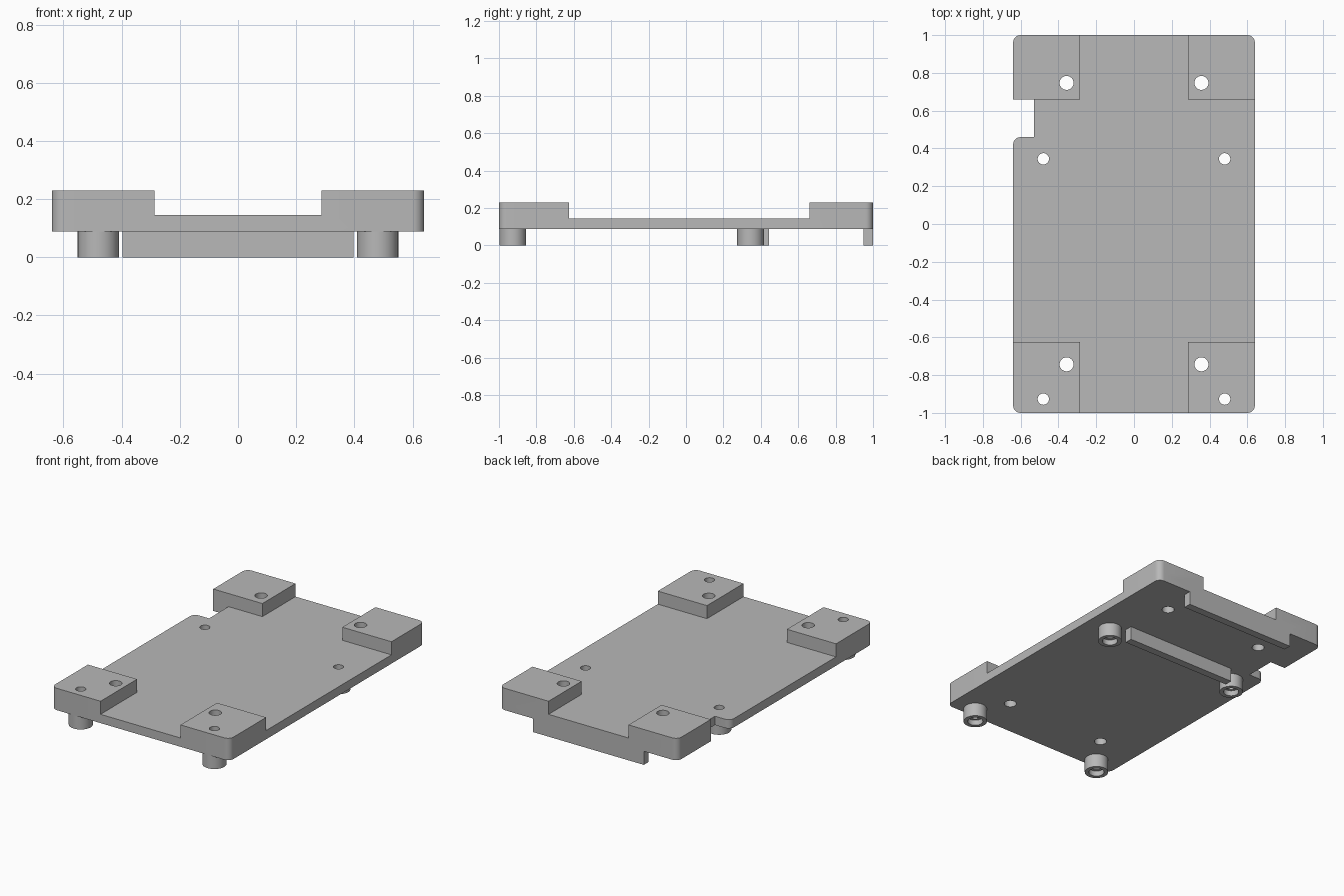
import bpy, bmesh
from math import pi, cos, sin
from mathutils import Vector

cube = bpy.data.objects.get("Cube")
if cube:
    bpy.data.objects.remove(cube, do_unlink=True)

W, L = 0.64, 1.0                        # half width, half length
BASE, DECK, TOP = 0.088, 0.145, 0.23    # plate underside, deck, pad tops
R = 0.04                                # corner rounding

grey = bpy.data.materials.new("plastic grey")
grey.use_nodes = True
grey.diffuse_color = (0.48, 0.48, 0.48, 1)
grey.node_tree.nodes["Principled BSDF"].inputs["Base Color"].default_value = grey.diffuse_color


def prism(name, corners, z0, z1):
    """Extrude a counter-clockwise outline of (x, y, corner radius)."""
    pts = []
    n = len(corners)
    for i, (x, y, r) in enumerate(corners):
        p = Vector((x, y))
        if not r:
            pts.append(p)
            continue
        a = (Vector(corners[i - 1][:2]) - p).normalized() * r
        b = (Vector(corners[(i + 1) % n][:2]) - p).normalized() * r
        for k in range(9):
            t = k / 8 * pi / 2
            pts.append(p + a * (1 - sin(t)) + b * (1 - cos(t)))
    bm = bmesh.new()
    face = bm.faces.new([bm.verts.new((p.x, p.y, z0)) for p in pts])
    top = bmesh.ops.extrude_face_region(bm, geom=[face])["geom"]
    bmesh.ops.translate(bm, vec=(0, 0, z1 - z0),
                        verts=[v for v in top if isinstance(v, bmesh.types.BMVert)])
    bmesh.ops.recalc_face_normals(bm, faces=bm.faces)
    mesh = bpy.data.meshes.new(name)
    bm.to_mesh(mesh)
    bm.free()
    mesh.materials.append(grey)
    ob = bpy.data.objects.new(name, mesh)
    bpy.context.collection.objects.link(ob)
    return ob


def box(name, x0, x1, y0, y1, z0, z1):
    return prism(name, [(x0, y0, 0), (x1, y0, 0), (x1, y1, 0), (x0, y1, 0)], z0, z1)


def cylinder(name, x, y, r, z0, z1, sides=40):
    ring = [(x + r * cos(2 * pi * k / sides), y + r * sin(2 * pi * k / sides), 0)
            for k in range(sides)]
    return prism(name, ring, z0, z1)


def combine(body, part, operation):
    """Fuse a part into the body, or cut it away, and drop the part."""
    mod = body.modifiers.new(operation, 'BOOLEAN')
    mod.operation, mod.solver, mod.object = operation, 'EXACT', part
    bpy.context.view_layer.objects.active = body
    bpy.ops.object.modifier_apply(modifier=mod.name)
    bpy.data.objects.remove(part, do_unlink=True)


# Base plate with the side notch
plate = prism("mounting_plate", [
    (-W, -L, R), (W, -L, R), (W, L, R), (-W, L, R),
    (-W, 0.66, 0), (-0.53, 0.66, 0), (-0.53, 0.46, 0), (-W, 0.46, R)], BASE, DECK)

# Raised corner pads
for s in (-1, 1):
    for end, inner in ((-L, -0.625), (L, 0.66)):
        outline = [(s * 0.287, inner, 0), (s * W, inner, 0), (s * W, end, R), (s * 0.287, end, 0)]
        if s * end < 0:
            outline.reverse()
        combine(plate, prism("corner_pad", outline, BASE, TOP), 'UNION')

# Cross ribs underneath
for y1 in (0.445, L):
    combine(plate, box("cross_rib", -0.397, 0.397, y1 - 0.05, y1, 0, BASE), 'UNION')

# Standoff feet with counterbored screw holes, and the pad holes
for s in (-1, 1):
    for y in (-0.927, 0.345):
        combine(plate, cylinder("standoff", s * 0.48, y, 0.071, 0, BASE), 'UNION')
    for y in (-0.927, 0.345):
        combine(plate, cylinder("screw_hole", s * 0.48, y, 0.03, -0.1, 0.4), 'DIFFERENCE')
        combine(plate, cylinder("counterbore", s * 0.48, y, 0.046, -0.1, 0.035), 'DIFFERENCE')
    for y in (-0.743, 0.747):
        combine(plate, cylinder("pad_hole", s * 0.357, y, 0.037, -0.1, 0.4), 'DIFFERENCE')

# Smooth the rounds, keep the edges crisp
bpy.ops.object.select_all(action='DESELECT')
plate.select_set(True)
bpy.context.view_layer.objects.active = plate
bpy.ops.object.shade_smooth_by_angle(angle=pi / 6)
